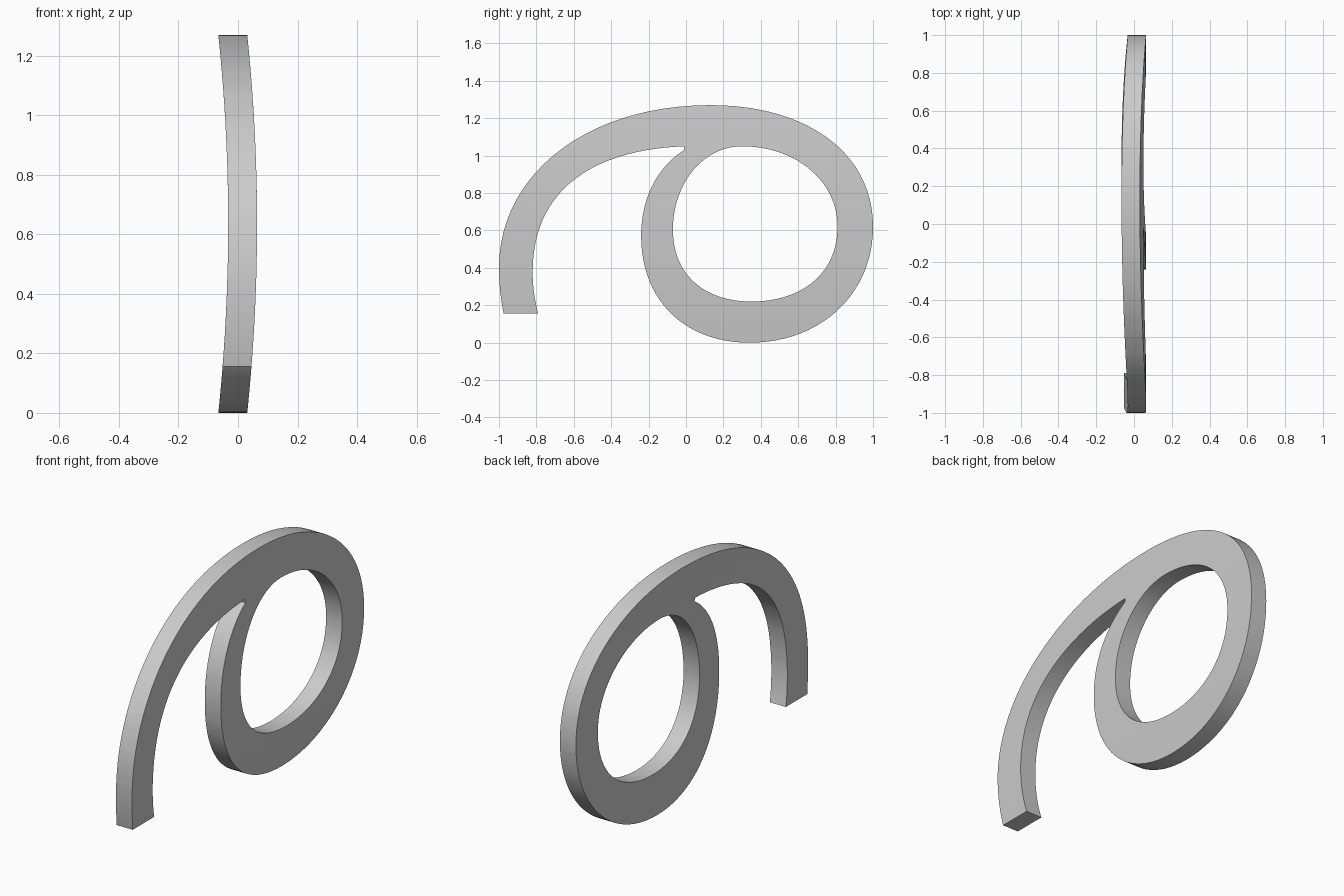
import bpy, bmesh
from mathutils import Vector
from mathutils.geometry import interpolate_bezier

if "Cube" in bpy.data.objects:
    bpy.data.objects.remove(bpy.data.objects["Cube"])

THICK = 0.097
MID = 0.635


def loop_points(segments, steps=24):
    """Chain of (y, z) cubic segments; two-point segments are straight."""
    pts = []
    for seg in segments:
        v = [Vector((0, y, z)) for y, z in seg]
        pts += [v[0]] if len(v) == 2 else interpolate_bezier(*v, steps)[:-1]
    return pts


# Outer outline: hooked arm running into the round ring
outer = [
    [(-.975, .155), (-.99, .23), (-1, .31), (-1, .40)],
    [(-1, .40), (-1, .90), (-.53, 1.27), (.13, 1.27)],
    [(.13, 1.27), (.64, 1.27), (1, 1.02), (1, .62)],
    [(1, .62), (1, .26), (.72, 0), (.34, 0)],
    [(.34, 0), (-.01, 0), (-.24, .23), (-.24, .57)],
    [(-.24, .57), (-.24, .78), (-.15, .94), (-.01, 1.03)],
    [(-.01, 1.03), (-.01, 1.05)],
    [(-.01, 1.05), (-.52, 1.03), (-.82, .80), (-.82, .38)],
    [(-.82, .38), (-.82, .30), (-.81, .23), (-.79, .155)],
    [(-.79, .155), (-.975, .155)],
]

# Hole in the ring
hole = [
    [(-.07, .605), (-.07, .85), (.09, 1.05), (.30, 1.05)],
    [(.30, 1.05), (.58, 1.05), (.81, .87), (.81, .62)],
    [(.81, .62), (.81, .37), (.62, .22), (.35, .22)],
    [(.35, .22), (.09, .22), (-.07, .37), (-.07, .605)],
]

# Flat filled profile
bm = bmesh.new()
edges = []
for segs in (outer, hole):
    vs = [bm.verts.new(p) for p in loop_points(segs)]
    edges += [bm.edges.new((a, b)) for a, b in zip(vs, vs[1:] + vs[:1])]
bmesh.ops.triangle_fill(bm, edges=edges, use_beauty=True, normal=(1, 0, 0))

# Horizontal cuts so the plate can bow smoothly
for i in range(1, 20):
    geom = bm.verts[:] + bm.edges[:] + bm.faces[:]
    bmesh.ops.bisect_plane(bm, geom=geom, dist=1e-5,
                           plane_co=(0, 0, 1.27 * i / 20), plane_no=(0, 0, 1))

# Thickness, then the bow along the height
ext = bmesh.ops.extrude_face_region(bm, geom=bm.faces[:], use_keep_orig=True)
for v in ext["geom"]:
    if isinstance(v, bmesh.types.BMVert):
        v.co.x += THICK
for v in bm.verts:
    v.co.x += -.033 - .033 * ((v.co.z - MID) / MID) ** 2
bmesh.ops.recalc_face_normals(bm, faces=bm.faces[:])

mesh = bpy.data.meshes.new("curved_loop_plate")
bm.to_mesh(mesh)
bm.free()
obj = bpy.data.objects.new("curved_loop_plate", mesh)
bpy.context.collection.objects.link(obj)
bpy.context.view_layer.objects.active = obj
obj.select_set(True)
bpy.ops.object.shade_smooth_by_angle(angle=0.5)
